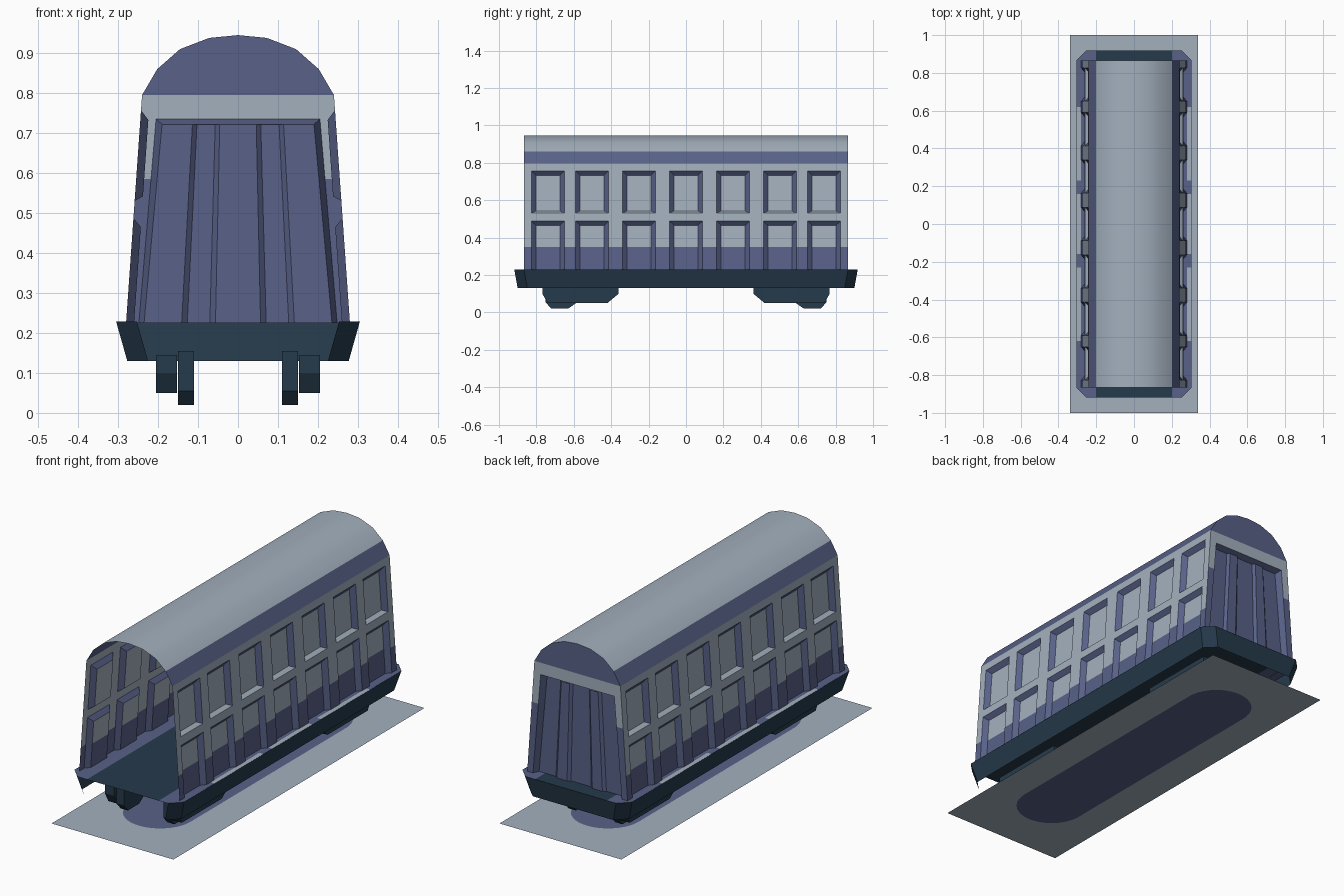
import bpy, bmesh, math
from mathutils import Vector

if "Cube" in bpy.data.objects:
    bpy.data.objects.remove(bpy.data.objects["Cube"])

def srgb(r, g, b):
    f = lambda c: (c / 255 / 12.92) if c < 11 else ((c / 255 + 0.055) / 1.055) ** 2.4
    return (f(r), f(g), f(b), 1)

MATS = []
for name, col in (("pale_grey", (163, 176, 190)), ("slate_violet", (88, 97, 136)), ("dark_navy", (37, 58, 75))):
    m = bpy.data.materials.new(name)
    m.diffuse_color = srgb(*col)
    m.use_nodes = True
    m.node_tree.nodes["Principled BSDF"].inputs["Base Color"].default_value = m.diffuse_color
    MATS.append(m)
PALE, VIOLET, NAVY = 0, 1, 2

def face(bm, pts, mat):
    f = bm.faces.new([bm.verts.new(p) for p in pts])
    f.material_index = mat
    return f

def cut(bm, co, no):
    bmesh.ops.bisect_plane(bm, geom=bm.verts[:] + bm.edges[:] + bm.faces[:], plane_co=co, plane_no=no)

def finish(bm, name, outward=None):
    bmesh.ops.remove_doubles(bm, verts=bm.verts, dist=0.0002)
    bm.normal_update()
    if outward:                      # turn open sheets away from the car's middle
        for f in bm.faces:
            if f.normal.dot(outward(f.calc_center_median())) < 0:
                f.normal_flip()
    else:
        bmesh.ops.recalc_face_normals(bm, faces=bm.faces)
    me = bpy.data.meshes.new(name)
    bm.to_mesh(me)
    bm.free()
    for m in MATS:
        me.materials.append(m)
    ob = bpy.data.objects.new(name, me)
    bpy.context.collection.objects.link(ob)
    return ob

Z0, Z1, YE = 0.225, 0.795, 0.865
def half(z):                         # half width of the leaning body at height z
    return 0.28 - (z - Z0) * 0.04 / (Z1 - Z0)

# side walls with two rows of recessed panels
CENTRES = (-0.738, -0.502, -0.252, 0, 0.252, 0.502, 0.738)
ROWS = ((Z0, 0.488, Z0, 0.465), (0.53, 0.757, 0.542, 0.733))
HW, IN, DEPTH = 0.088, 0.024, 0.02
for s, side in ((-1, "left"), (1, "right")):
    bm = bmesh.new()
    P = lambda y, z, d=0: (s * (half(z) - d), y, z)
    def rect(y0, y1, z0, z1, mat, d=0):
        face(bm, [P(y0, z0, d), P(y1, z0, d), P(y1, z1, d), P(y0, z1, d)], mat)
    edges = [-YE] + [c + k * HW for c in CENTRES for k in (-1, 1)] + [YE]
    for i in range(0, len(edges), 2):                     # pillars
        rect(edges[i], edges[i + 1], Z0, Z1, PALE)
    for c in CENTRES:
        a, b, ai, bi = c - HW, c + HW, c - HW + IN, c + HW - IN
        rect(a, b, 0.488, 0.53, PALE)                     # rails
        rect(a, b, 0.757, Z1, PALE)
        for z0, z1, i0, i1 in ROWS:
            rect(ai, bi, i0, i1, PALE, DEPTH)
            face(bm, [P(a, z0), P(ai, i0, DEPTH), P(ai, i1, DEPTH), P(a, z1)], VIOLET)
            face(bm, [P(b, z0), P(bi, i0, DEPTH), P(bi, i1, DEPTH), P(b, z1)], VIOLET)
            face(bm, [P(a, z1), P(ai, i1, DEPTH), P(bi, i1, DEPTH), P(b, z1)], VIOLET)
            if i0 > z0:
                face(bm, [P(a, z0), P(ai, i0, DEPTH), P(bi, i0, DEPTH), P(b, z0)], PALE)
    cut(bm, (0, 0, 0.35), (0, 0, 1))
    for f in bm.faces:                                    # violet lower band
        if f.calc_center_median().z < 0.35:
            f.material_index = VIOLET
    finish(bm, side + "_wall", lambda c: Vector((c.x, 0, 0)))

# arched roof
ARC = [(0.24, Z1), (0.202, 0.86), (0.145, 0.91), (0.072, 0.938), (0, 0.945)]
ARC = ARC + [(-x, z) for x, z in ARC[-2::-1]]
bm = bmesh.new()
for i, ((xa, za), (xb, zb)) in enumerate(zip(ARC, ARC[1:])):
    f = face(bm, [(xa, -YE, za), (xa, YE, za), (xb, YE, zb), (xb, -YE, zb)],
             VIOLET if i in (0, len(ARC) - 2) else PALE)
    f.smooth = 0 < i < len(ARC) - 2
finish(bm, "roof", lambda c: Vector((c.x, 0, c.z - 0.6)))

# rear end wall: gable, frame and recessed ribbed door panel (front end is open)
bm = bmesh.new()
face(bm, [(x, YE, z) for x, z in ARC], VIOLET)
face(bm, [(-0.24, YE, Z1), (0.24, YE, Z1), (0.205, YE, 0.735), (-0.205, YE, 0.735)], PALE)
YP = YE - 0.03
for s in (-1, 1):
    face(bm, [(s * 0.24, YE, Z1), (s * 0.28, YE, Z0), (s * 0.248, YE, Z0), (s * 0.205, YE, 0.735)], PALE)
    face(bm, [(s * 0.205, YE, 0.735), (s * 0.248, YE, Z0), (s * 0.235, YP, Z0), (s * 0.19, YP, 0.722)], VIOLET)
face(bm, [(-0.205, YE, 0.735), (0.205, YE, 0.735), (0.19, YP, 0.722), (-0.19, YP, 0.722)], VIOLET)
RIBS = [(-1, 0), (-0.6, 0), (-0.54, 0.012), (-0.3, 0.012), (-0.24, 0)]
RIBS = RIBS + [(-t, d) for t, d in RIBS[::-1]]
for (ta, da), (tb, db) in zip(RIBS, RIBS[1:]):
    face(bm, [(ta * 0.235, YP + da, Z0), (tb * 0.235, YP + db, Z0),
              (tb * 0.19, YP + db, 0.722), (ta * 0.19, YP + da, 0.722)], VIOLET)
cut(bm, (0, 0, 0.585), (0, 0, 1))
for f in bm.faces:
    if f.calc_center_median().z < 0.585:
        f.material_index = VIOLET
finish(bm, "rear_wall", lambda c: Vector((0, 1, 0.01)))

# floor deck and flared skirt, both with clipped corners
def octagon(x, y, z, c=0.052):
    return [(x, -y + c, z), (x, y - c, z), (x - c, y, z), (-x + c, y, z),
            (-x, y - c, z), (-x, -y + c, z), (-x + c, -y, z), (x - c, -y, z)]
bm = bmesh.new()
face(bm, octagon(0.305, 0.918, 0.228), NAVY)
for s in (-1, 1):
    for x in (0.2, 0.28):
        cut(bm, (s * x, 0, 0), (1, 0, 0))
    for y in (0.16, 0.23, 0.62):
        cut(bm, (0, s * y, 0), (0, 1, 0))
for f in bm.faces:
    c = f.calc_center_median()
    x, y = abs(c.x), abs(c.y)
    if x > 0.2:
        f.material_index = PALE if x > 0.28 and (y < 0.16 or 0.23 < y < 0.62) else VIOLET
finish(bm, "floor_deck", lambda c: Vector((0, 0, 1)))

bm = bmesh.new()
top, low = octagon(0.305, 0.918, 0.229), octagon(0.277, 0.9, 0.13)
for i in range(8):
    if i != 6:                       # the front panel is left open
        j = (i + 1) % 8
        face(bm, [low[i], low[j], top[j], top[i]], NAVY)
finish(bm, "skirt", lambda c: Vector((c.x * 3, c.y, 0)))

# running gear under each end
FRAME = [(0.36, 0.145), (0.36, 0.1), (0.42, 0.05), (0.74, 0.05), (0.768, 0.1), (0.768, 0.145)]
WHEEL = [(0.58, 0.155), (0.58, 0.055), (0.63, 0.02), (0.72, 0.02), (0.752, 0.055), (0.752, 0.155)]
def prism(name, prof, x0, x1, sy):
    bm = bmesh.new()
    for x in (x0, x1):
        face(bm, [(x, sy * y, z) for y, z in prof], NAVY)
    for (ya, za), (yb, zb) in zip(prof, prof[1:] + prof[:1]):
        face(bm, [(x0, sy * ya, za), (x1, sy * ya, za), (x1, sy * yb, zb), (x0, sy * yb, zb)], NAVY)
    finish(bm, name)
for sy, end in ((-1, "front"), (1, "rear")):
    for sx, side in ((-1, "left"), (1, "right")):
        prism(f"{end}_{side}_bogie_frame", FRAME, sx * 0.153, sx * 0.205, sy)
        prism(f"{end}_{side}_wheel_block", WHEEL, sx * 0.11, sx * 0.15, sy)

# flat base plate with a pill-shaped inlay
R, A, N = 0.17, 0.62, 12
arc = [(R * math.cos(t), A + R * math.sin(t)) for t in (math.pi / 2 * (1 - i / N) for i in range(N + 1))]
right = arc + [(x, -y) for x, y in arc[::-1]]             # top to bottom along +x
bm = bmesh.new()
face(bm, [(x, y, 0) for x, y in right] + [(-x, y, 0) for x, y in right[-2:0:-1]], VIOLET)
for s in (-1, 1):
    face(bm, [(0, -1, 0), (s * 0.34, -1, 0), (s * 0.34, 1, 0), (0, 1, 0)] + [(s * x, y, 0) for x, y in right], PALE)
finish(bm, "base_plate", lambda c: Vector((0, 0, 1)))
